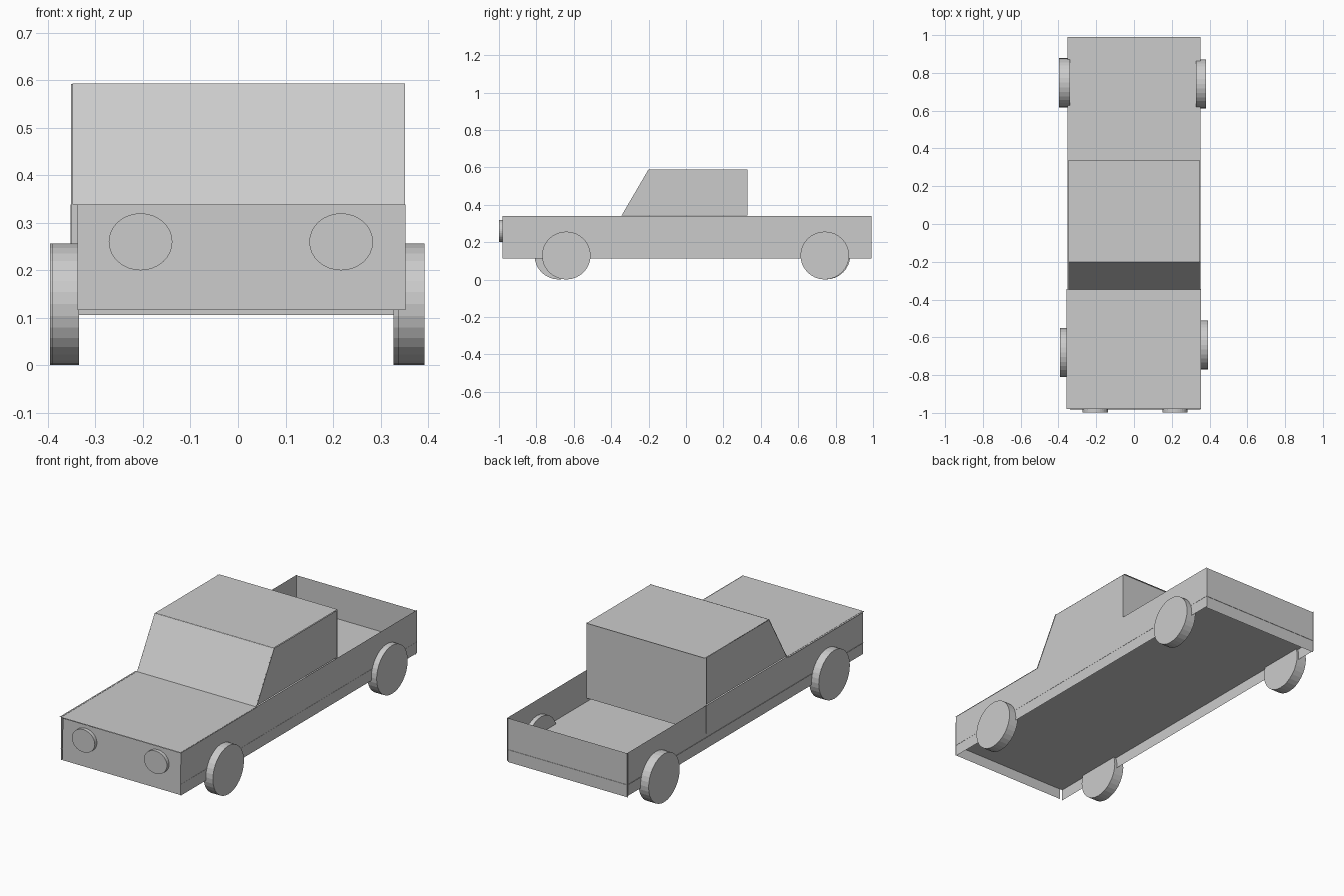
import bpy, bmesh
from math import pi
from mathutils import Matrix

if "Cube" in bpy.data.objects:
    bpy.data.objects.remove(bpy.data.objects["Cube"])


def panel(name, pts):
    """Single flat sheet through the given corners."""
    me = bpy.data.meshes.new(name)
    me.from_pydata(pts, [], [list(range(len(pts)))])
    ob = bpy.data.objects.new(name, me)
    bpy.context.collection.objects.link(ob)
    return ob


def flat(name, x0, x1, y0, z0, y1, z1):
    """Sheet spanning x, running from (y0, z0) to (y1, z1)."""
    return panel(name, [(x0, y0, z0), (x1, y0, z0), (x1, y1, z1), (x0, y1, z1)])


def disc(name, centre, rx, ry, depth, axis):
    """Capped elliptical cylinder along the x or y axis."""
    bm = bmesh.new()
    bmesh.ops.create_cone(bm, cap_ends=True, segments=32,
                          radius1=1, radius2=1, depth=depth)
    rot = Matrix.Rotation(pi / 2, 4, 'Y' if axis == 'x' else 'X')
    bm.transform(Matrix.Translation(centre) @ rot @ Matrix.Diagonal((rx, ry, 1, 1)))
    me = bpy.data.meshes.new(name)
    bm.to_mesh(me)
    bm.free()
    ob = bpy.data.objects.new(name, me)
    bpy.context.collection.objects.link(ob)


# Horizontal sheets and cross panels
flat("floor", -0.352, 0.352, -0.98, 0.172, 0.99, 0.172)
flat("hood", -0.358, 0.354, -0.98, 0.339, -0.345, 0.339)
flat("roof", -0.347, 0.346, -0.2, 0.592, 0.338, 0.592)
flat("windshield", -0.348, 0.351, -0.347, 0.338, -0.198, 0.593)
flat("cab_back", -0.351, 0.351, 0.33, 0.192, 0.33, 0.592)
flat("front_panel", -0.338, 0.352, -0.983, 0.117, -0.98, 0.338)
flat("tailgate", -0.352, 0.35, 0.988, 0.106, 0.988, 0.338)

# Long body sides and cab sides
for label, x in (("left", -0.349), ("right", 0.351)):
    panel(label + "_body_side", [(x, -0.98, 0.112), (x, 0.992, 0.112),
                                 (x, 0.992, 0.34), (x, -0.98, 0.34)])
    c = x * 0.99
    panel(label + "_cab_side", [(c, -0.345, 0.342), (c, 0.328, 0.342),
                                (c, 0.328, 0.59), (c, -0.2, 0.59)])

# Wheels: name, inner x, outer x, y
for name, x0, x1, y in (("front_left_wheel", -0.335, -0.391, -0.68),
                        ("front_right_wheel", 0.338, 0.392, -0.64),
                        ("rear_left_wheel", -0.338, -0.396, 0.748),
                        ("rear_right_wheel", 0.327, 0.382, 0.742)):
    disc(name, ((x0 + x1) / 2, y, 0.129), 0.128, 0.13, abs(x1 - x0), 'x')

# Headlights
for label, x in (("left", -0.205), ("right", 0.217)):
    disc(label + "_headlight", (x, -0.988, 0.26), 0.067, 0.06, 0.022, 'y')
